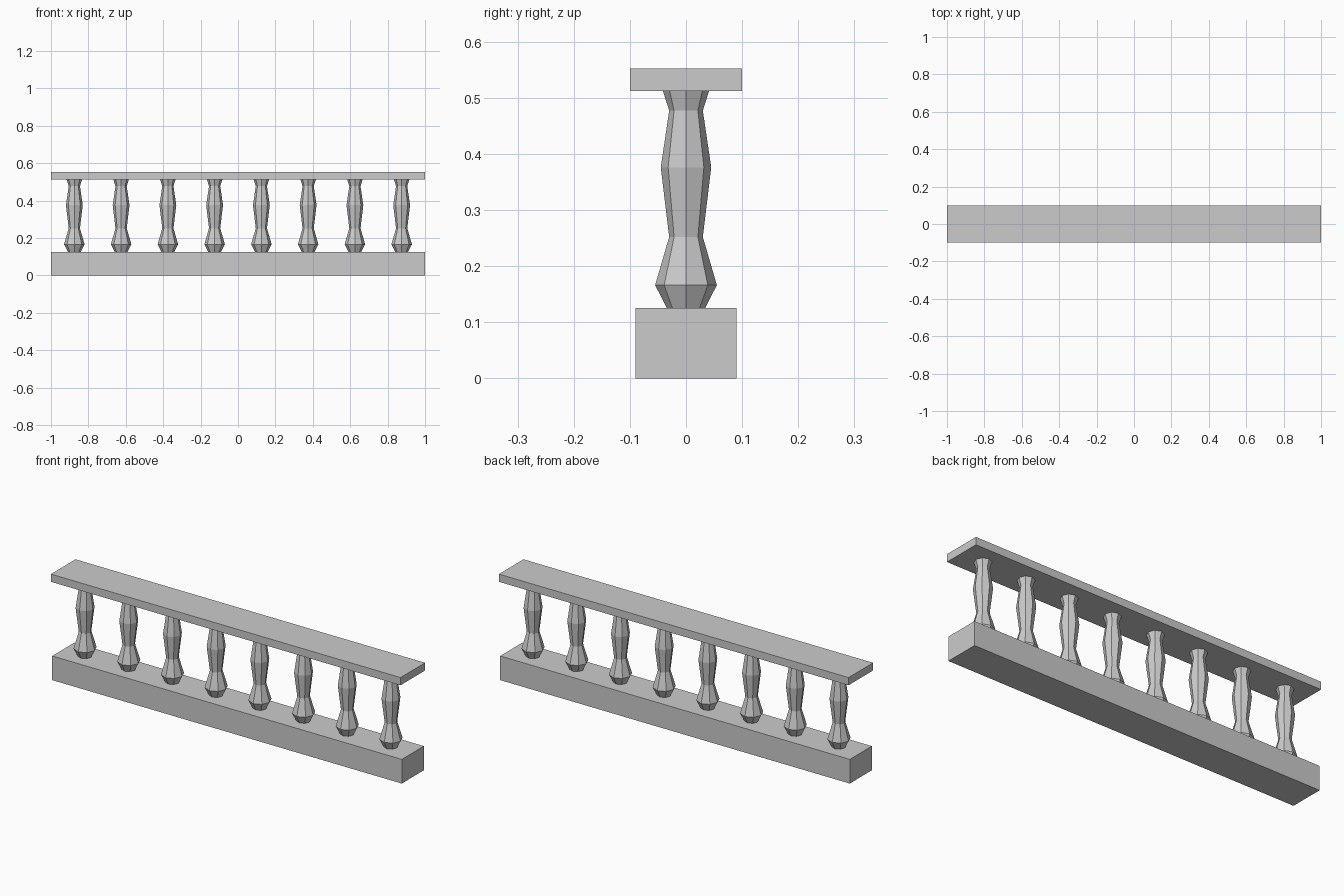
import bpy
import bmesh
import math

if "Cube" in bpy.data.objects:
    bpy.data.objects.remove(bpy.data.objects["Cube"])

stone = bpy.data.materials.new("stone_grey")
stone.diffuse_color = (0.6, 0.6, 0.6, 1)
stone.use_nodes = True
stone.node_tree.nodes["Principled BSDF"].inputs["Base Color"].default_value = stone.diffuse_color


def add_object(name, bm):
    bmesh.ops.recalc_face_normals(bm, faces=bm.faces)
    mesh = bpy.data.meshes.new(name)
    bm.to_mesh(mesh)
    bm.free()
    mesh.materials.append(stone)
    obj = bpy.data.objects.new(name, mesh)
    bpy.context.collection.objects.link(obj)
    return obj


def box(name, width, depth, z0, z1):
    bm = bmesh.new()
    bmesh.ops.create_cube(bm, size=1)
    for v in bm.verts:
        v.co = (v.co.x * width, v.co.y * depth, z0 + (v.co.z + 0.5) * (z1 - z0))
    return add_object(name, bm)


def turned_post(name, profile, sides=8):
    bm = bmesh.new()
    rings = []
    for r, z in profile:
        angles = [2 * math.pi * i / sides for i in range(sides)]
        rings.append([bm.verts.new((r * math.cos(a), r * math.sin(a), z)) for a in angles])
    for low, high in zip(rings, rings[1:]):
        for i in range(sides):
            j = (i + 1) % sides
            bm.faces.new((low[i], low[j], high[j], high[i]))
    bm.faces.new(rings[0][::-1])
    bm.faces.new(rings[-1])
    return add_object(name, bm)


# Plinth and handrail
box("base_plinth", 2.0, 0.18, 0.0, 0.125)
box("top_rail", 2.0, 0.2, 0.512, 0.552)

# Row of eight octagonal balusters sharing one mesh
profile = [(0.034, 0.125), (0.055, 0.166), (0.03, 0.252),
           (0.045, 0.376), (0.03, 0.477), (0.041, 0.512)]
first = turned_post("baluster_1", profile)
first.location.x = -0.875
for i in range(1, 8):
    post = bpy.data.objects.new(f"baluster_{i + 1}", first.data)
    post.location.x = -0.875 + 0.25 * i
    bpy.context.collection.objects.link(post)
